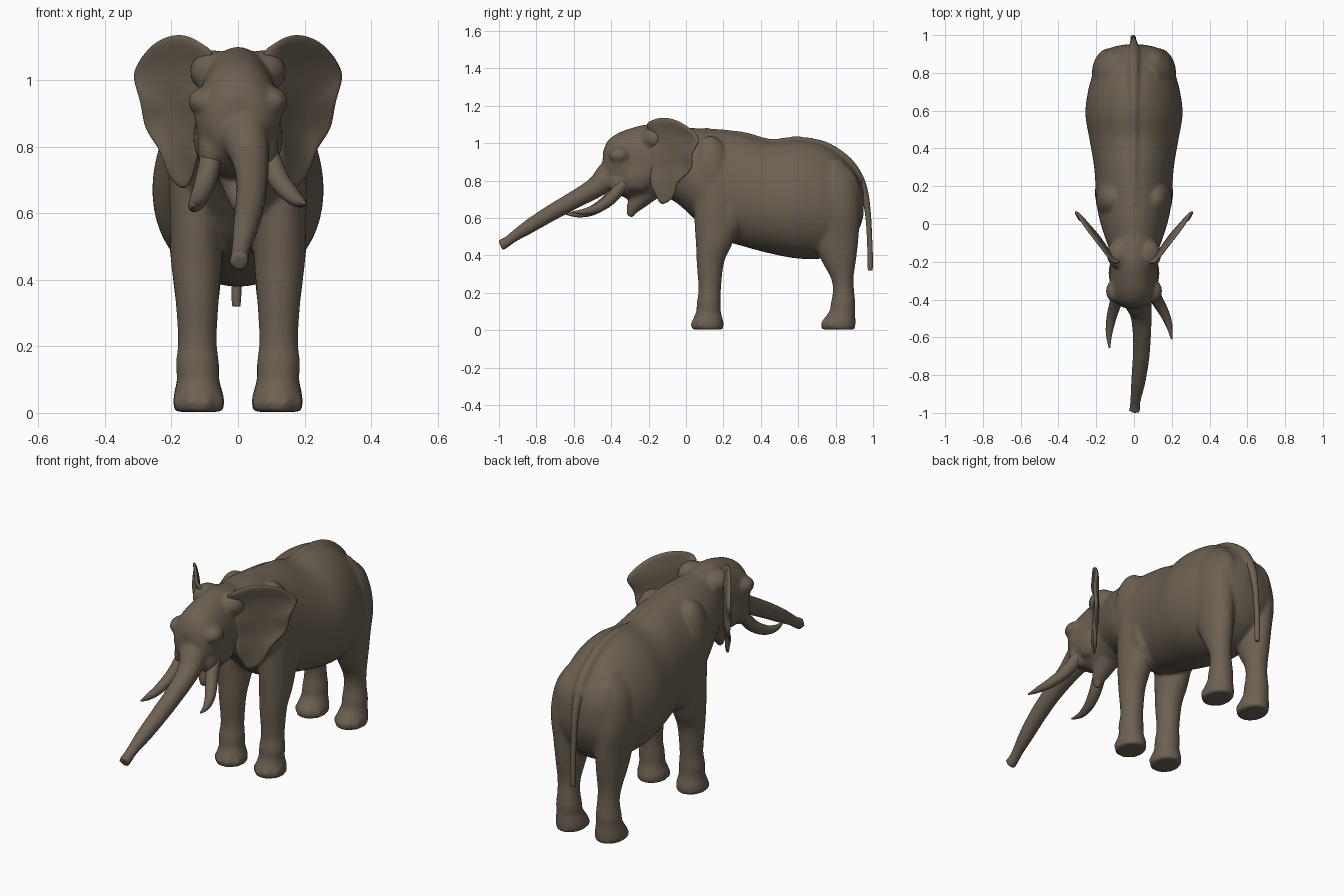
import bpy
import bmesh
import math
from mathutils import Vector, Matrix

old = bpy.data.objects.get("Cube")
if old:
    bpy.data.objects.remove(old, do_unlink=True)

# One hide colour for the whole animal
HIDE = (0.150, 0.118, 0.085, 1.0)
hide = bpy.data.materials.new("grey_brown_hide")
hide.use_nodes = True
hide.diffuse_color = HIDE
shader = hide.node_tree.nodes["Principled BSDF"]
shader.inputs["Base Color"].default_value = HIDE
shader.inputs["Roughness"].default_value = 0.8


def spline(points, steps, closed=False):
    """Smooth Catmull-Rom samples through tuples of any length."""
    count = len(points)
    result = []

    def pick(i):
        return points[i % count] if closed else points[max(0, min(count - 1, i))]

    for i in range(count if closed else count - 1):
        quad = [pick(i + k) for k in (-1, 0, 1, 2)]
        for s in range(steps):
            t = s / steps
            result.append([
                b + 0.5 * t * ((c - a) + t * (2 * a - 5 * b + 4 * c - d + t * (3 * (b - c) + d - a)))
                for a, b, c, d in zip(*quad)])
    if not closed:
        result.append(list(points[-1]))
    return result


def loft(bm, stations, axis=None, sides=32, steps=5, egg=0.0, mirror=False):
    """Skin elliptical rings (x, y, z, side radius, depth radius) along a path."""
    samples = spline(stations, steps)
    for sign in ((1, -1) if mirror else (1,)):
        centres = [Vector((sign * s[0], s[1], s[2])) for s in samples]
        rings = []
        for i, s in enumerate(samples):
            ahead = centres[min(i + 1, len(centres) - 1)]
            behind = centres[max(i - 1, 0)]
            tangent = Vector(axis) if axis else (ahead - behind).normalized()
            side = Vector((1, 0, 0))
            side = (side - tangent * side.dot(tangent)).normalized()
            depth = side.cross(tangent)
            ring = []
            for k in range(sides):
                angle = math.tau * k / sides
                width = s[3] * math.cos(angle) * (1 - egg * math.sin(angle))
                ring.append(bm.verts.new(
                    centres[i] + side * width + depth * s[4] * math.sin(angle)))
            rings.append(ring)
        for low, high in zip(rings, rings[1:]):
            for k in range(sides):
                n = (k + 1) % sides
                bm.faces.new((low[k], low[n], high[n], high[k]))
        bm.faces.new(rings[0][::-1])
        bm.faces.new(rings[-1])


def blob(bm, place, size):
    """Mirrored pair of ellipsoids for muscle and bone bulges."""
    for sign in (1, -1):
        matrix = Matrix.Translation((sign * place[0], place[1], place[2])) @ Matrix.Diagonal((*size, 1))
        bmesh.ops.create_uvsphere(bm, u_segments=20, v_segments=12, radius=1, matrix=matrix)


def barrel(rows):
    """Turn (y, top, bottom, half width) rows into loft stations."""
    return [(0, y, (top + low) / 2, w, (top - low) / 2) for y, top, low, w in rows]


def round_tube(points):
    return [(*p, p[-1]) for p in points]


def finish(bm, name):
    bmesh.ops.recalc_face_normals(bm, faces=bm.faces)
    for face in bm.faces:
        face.smooth = True
    mesh = bpy.data.meshes.new(name)
    bm.to_mesh(mesh)
    bm.free()
    mesh.materials.append(hide)
    obj = bpy.data.objects.new(name, mesh)
    bpy.context.collection.objects.link(obj)
    return obj


# Torso and neck, narrower towards the back
body = bmesh.new()
ALONG = (0, 1, 0)
UPRIGHT = (0, 0, 1)
loft(body, barrel([
    (-0.15, 1.08, 0.73, 0.125), (-0.05, 1.08, 0.68, 0.16), (0.05, 1.08, 0.59, 0.188),
    (0.15, 1.07, 0.5, 0.2), (0.3, 1.05, 0.45, 0.21), (0.45, 1.01, 0.41, 0.235),
    (0.58, 1.02, 0.385, 0.256), (0.7, 1.005, 0.38, 0.243), (0.8, 0.955, 0.4, 0.215),
    (0.88, 0.885, 0.46, 0.185), (0.93, 0.81, 0.55, 0.13), (0.95, 0.74, 0.62, 0.05)]),
    axis=ALONG, sides=48, egg=0.1)

# Backbone ridge
loft(body, round_tube([
    (0, 0.1, 1.062, 0.02), (0, 0.3, 1.042, 0.02), (0, 0.45, 1.002, 0.022),
    (0, 0.6, 1.012, 0.024), (0, 0.75, 0.98, 0.026), (0, 0.87, 0.89, 0.03),
    (0, 0.935, 0.79, 0.028)]))

# Head and lower jaw
loft(body, barrel([
    (-0.08, 1.085, 0.71, 0.14), (-0.2, 1.1, 0.7, 0.125), (-0.3, 1.078, 0.7, 0.128),
    (-0.37, 1.05, 0.73, 0.122), (-0.42, 1.01, 0.77, 0.093), (-0.445, 0.95, 0.82, 0.05)]),
    axis=ALONG, sides=40, egg=0.05)
loft(body, round_tube([
    (0, -0.2, 0.76, 0.075), (0, -0.25, 0.7, 0.055),
    (0, -0.285, 0.65, 0.035), (0, -0.3, 0.605, 0.015)]))

# Brow, eye, cheek, tusk socket and ear root bulges
blob(body, (0.1, -0.355, 0.935), (0.05, 0.06, 0.045))
blob(body, (0.112, -0.36, 0.885), (0.02, 0.025, 0.02))
blob(body, (0.09, -0.26, 0.83), (0.045, 0.09, 0.09))
blob(body, (0.08, -0.35, 0.79), (0.042, 0.065, 0.07))
blob(body, (0.075, -0.16, 1.025), (0.07, 0.08, 0.065))

# Trunk with a slightly flared tip
loft(body, round_tube([
    (0.005, -0.32, 0.89, 0.087), (0.02, -0.41, 0.83, 0.073), (0.037, -0.48, 0.765, 0.057),
    (0.042, -0.6, 0.695, 0.048), (0.036, -0.72, 0.627, 0.044), (0.022, -0.84, 0.553, 0.038),
    (0.01, -0.92, 0.5, 0.029), (0.005, -0.965, 0.467, 0.028), (0.004, -0.993, 0.454, 0.032)]))

# Front legs
loft(body, [
    (0.118, 0.115, 0.003, 0.072, 0.083), (0.118, 0.115, 0.04, 0.077, 0.086),
    (0.12, 0.12, 0.095, 0.064, 0.067), (0.122, 0.122, 0.15, 0.065, 0.064),
    (0.122, 0.127, 0.22, 0.058, 0.06), (0.123, 0.13, 0.36, 0.067, 0.073),
    (0.125, 0.15, 0.46, 0.077, 0.097), (0.125, 0.165, 0.58, 0.08, 0.12),
    (0.122, 0.165, 0.75, 0.083, 0.12), (0.1, 0.15, 0.92, 0.08, 0.09),
    (0.075, 0.15, 1.0, 0.05, 0.06)], axis=UPRIGHT, mirror=True)

# Hind legs
loft(body, [
    (0.118, 0.815, 0.003, 0.072, 0.088), (0.118, 0.815, 0.04, 0.077, 0.092),
    (0.12, 0.835, 0.1, 0.064, 0.069), (0.12, 0.84, 0.14, 0.064, 0.066),
    (0.12, 0.842, 0.21, 0.056, 0.057), (0.122, 0.835, 0.28, 0.058, 0.061),
    (0.123, 0.815, 0.38, 0.07, 0.095), (0.126, 0.8, 0.5, 0.08, 0.123),
    (0.128, 0.795, 0.65, 0.095, 0.135), (0.112, 0.785, 0.8, 0.088, 0.12),
    (0.07, 0.77, 0.91, 0.06, 0.07)], axis=UPRIGHT, mirror=True)

# Toes spread round the front of every foot
for foot_y in (0.115, 0.812):
    for degrees in (-60, -20, 20, 60):
        a = math.radians(degrees)
        blob(body, (0.118 + 0.062 * math.sin(a), foot_y - 0.07 * math.cos(a), 0.03),
             (0.023, 0.024, 0.027))

# Broad shoulder, elbow and rump muscles
blob(body, (0.115, 0.13, 0.84), (0.088, 0.11, 0.2))
blob(body, (0.14, 0.24, 0.64), (0.065, 0.07, 0.14))
blob(body, (0.1, 0.83, 0.71), (0.092, 0.108, 0.17))

# Fuse the masses into one smooth skin
skin = finish(body, "body")
fuse = skin.modifiers.new("fuse", 'REMESH')
fuse.mode = 'VOXEL'
fuse.voxel_size = 0.009
fuse.use_smooth_shade = True
relax = skin.modifiers.new("relax", 'SMOOTH')
relax.factor = 0.5
relax.iterations = 8

# Ears: cupped sheets that sweep outward and back
outline = spline([
    (0.07, 1.06), (0.115, 1.115), (0.18, 1.137), (0.255, 1.108), (0.312, 1.025),
    (0.292, 0.93), (0.275, 0.85), (0.235, 0.785), (0.2, 0.7), (0.155, 0.675),
    (0.125, 0.76), (0.11, 0.9)], 4, closed=True)
RINGS = 6
for name, sign in (("left_ear", 1), ("right_ear", -1)):
    ear = bmesh.new()

    def ear_point(x, z, rim):
        sweep = max(x - 0.13, -0.02) * 1.3 - 0.175
        ripple = 0.008 * math.sin(z * 38) * rim
        return ear.verts.new((sign * x, sweep + 0.03 * (1 - rim * rim) + ripple, z))

    hub_x, hub_z = 0.19, 0.93
    hub = ear_point(hub_x, hub_z, 0)
    rings = [[ear_point(hub_x + (x - hub_x) * r / RINGS, hub_z + (z - hub_z) * r / RINGS, r / RINGS)
              for x, z in outline] for r in range(1, RINGS + 1)]
    for k in range(len(outline)):
        n = (k + 1) % len(outline)
        ear.faces.new((hub, rings[0][k], rings[0][n]))
        for inner, outer in zip(rings, rings[1:]):
            ear.faces.new((inner[k], outer[k], outer[n], inner[n]))
    flap = finish(ear, name)
    thick = flap.modifiers.new("thickness", 'SOLIDIFY')
    thick.thickness = 0.018
    thick.offset = 0
    rounding = flap.modifiers.new("rounding", 'SUBSURF')
    rounding.levels = rounding.render_levels = 1

# Tusks differ a little in sweep
tusks = {
    "left_tusk": [(0.085, -0.33, 0.79, 0.034), (0.12, -0.4, 0.705, 0.032),
                  (0.16, -0.47, 0.655, 0.026), (0.187, -0.54, 0.634, 0.017), (0.2, -0.61, 0.63, 0.004)],
    "right_tusk": [(-0.075, -0.35, 0.79, 0.034), (-0.098, -0.42, 0.695, 0.032),
                   (-0.12, -0.5, 0.64, 0.026), (-0.132, -0.58, 0.62, 0.017), (-0.13, -0.655, 0.625, 0.004)]}
for name, points in tusks.items():
    bm = bmesh.new()
    loft(bm, round_tube(points), sides=20)
    finish(bm, name)

# Tail
bm = bmesh.new()
loft(bm, round_tube([
    (0, 0.88, 0.865, 0.028), (0, 0.925, 0.805, 0.027), (-0.002, 0.957, 0.72, 0.02),
    (-0.004, 0.975, 0.6, 0.015), (-0.005, 0.983, 0.45, 0.014), (-0.005, 0.985, 0.36, 0.015),
    (-0.005, 0.985, 0.32, 0.012)]), sides=16)
finish(bm, "tail")
